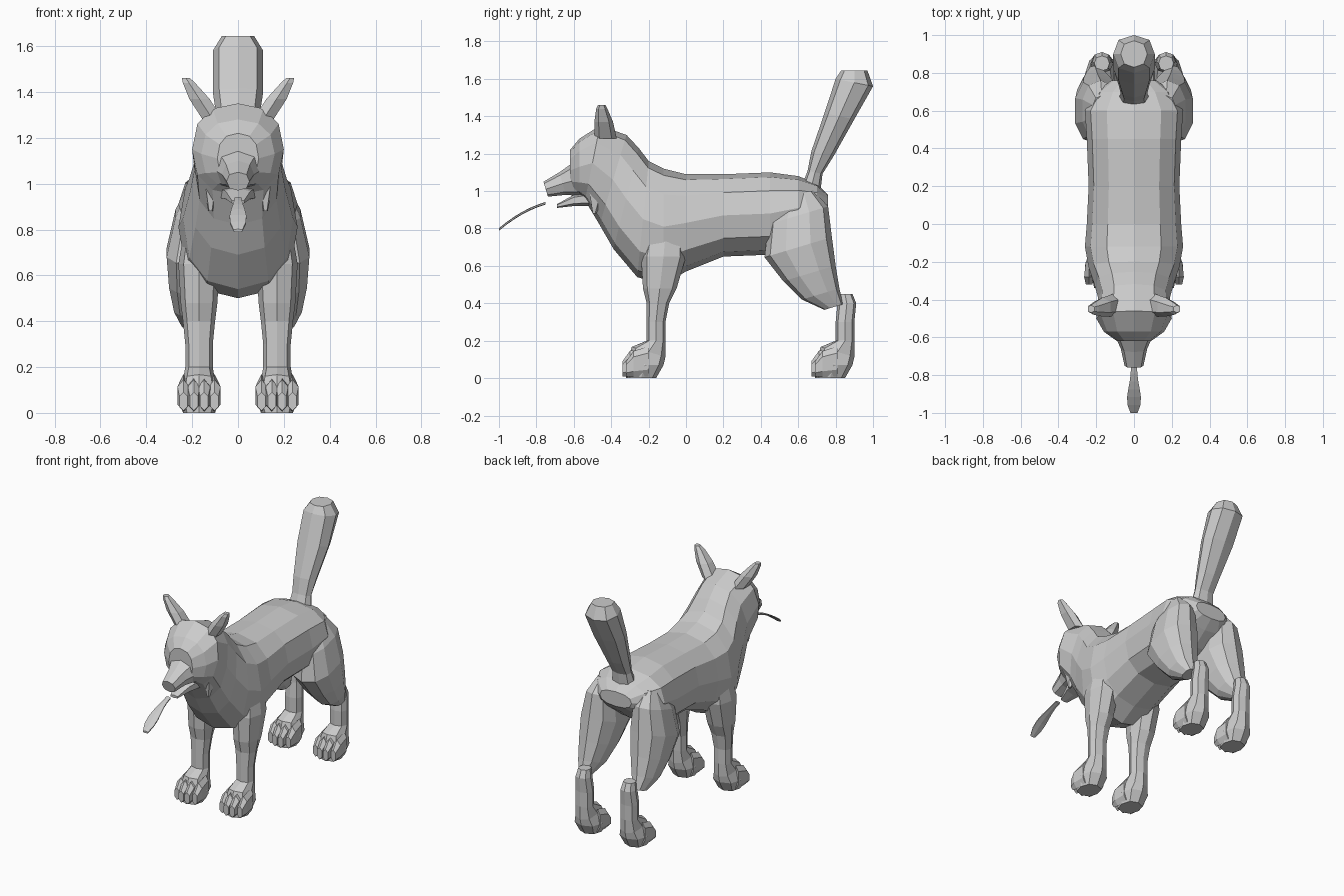
import bpy, bmesh, math

default_cube = bpy.data.objects.get("Cube")
if default_cube:
    bpy.data.objects.remove(default_cube, do_unlink=True)

fur = bpy.data.materials.new("plain grey")
fur.use_nodes = True
grey = (.6, .6, .6, 1)
fur.diffuse_color = grey
fur.node_tree.nodes["Principled BSDF"].inputs["Base Color"].default_value = grey


def boxy(value):
    """Push a circle coordinate outward for a slightly squared section."""
    return math.copysign(abs(value) ** .85, value)


def loft(name, rings, sides=8, flat=False, slope=0, x=0, splay=0, paired=False):
    """Skin rings of (y, z, half depth, half width, optional slope).

    Sections stand upright unless flat; slope tips them fore and aft,
    splay leans the part outward, and paired mirrors it across the body.
    """
    bm = bmesh.new()
    base_height = rings[0][1]
    loops = []
    for y, z, depth, width, *own_slope in rings:
        tip = own_slope[0] if own_slope else slope
        axis_y, axis_z = (1, tip) if flat else (tip, 1)
        centre_x = x + splay * (z - base_height)
        loop = []
        for step in range(sides):
            angle = math.tau * step / sides
            across = width * boxy(math.sin(angle))
            along = depth * boxy(math.cos(angle))
            loop.append(bm.verts.new((centre_x + across,
                                      y + along * axis_y,
                                      z + along * axis_z)))
        loops.append(loop)
    for near, far in zip(loops, loops[1:]):
        for step in range(sides):
            after = (step + 1) % sides
            bm.faces.new((near[step], near[after], far[after], far[step]))
    bm.faces.new(loops[0])
    bm.faces.new(loops[-1])
    bmesh.ops.recalc_face_normals(bm, faces=bm.faces[:])
    mesh = bpy.data.meshes.new(name)
    bm.to_mesh(mesh)
    bm.free()
    mesh.materials.append(fur)
    part = bpy.data.objects.new(name, mesh)
    bpy.context.collection.objects.link(part)
    if paired:
        mirror = part.modifiers.new("other side", "MIRROR")
        mirror.use_mirror_merge = False


def shifted(rings, offset):
    """Move a ring list backward along the body."""
    return [(y + offset, *rest) for y, *rest in rings]


# Torso, neck and skull as one skin, from rump to brow
loft("body", [
    (.76, .93, .05, .12),
    (.7, .93, .11, .2),
    (.6, .91, .17, .26),
    (.45, .88, .22, .25),
    (.2, .87, .22, .24),
    (0, .83, .26, .25),
    (-.12, .81, .31, .26),
    (-.23, .85, .31, .24, .1),
    (-.32, .96, .27, .21, .25),
    (-.39, 1.06, .24, .19, .3),
    (-.5, 1.15, .2, .2, .2),
    (-.57, 1.13, .15, .16),
    (-.62, 1.11, .11, .09),
], sides=12)

# Muzzle and open lower jaw
loft("muzzle", [
    (-.55, 1.07, .1, .12),
    (-.66, 1.04, .06, .07),
    (-.75, 1.01, .04, .05),
], slope=-.3)
loft("lower_jaw", [
    (-.5, .96, .04, .09),
    (-.6, .95, .03, .06),
    (-.69, .92, .01, .03),
], sides=6)

# Tongue, a thin drooping strip, widest just before its rounded tip
tongue = []
for step in range(7):
    t = step / 6
    drop = .07 * t + .07 * t * t
    width = .018 + .024 * math.sin(3 * t * t)
    tongue.append((-.75 - t / 4, .935 - drop, .007, width))
loft("tongue", tongue, sides=6)

# Upright brush tail with a blunt tip
loft("tail", [
    (.67, 1.02, .05, .08),
    (.69, 1.1, .04, .07),
    (.73, 1.2, .06, .08),
    (.82, 1.4, .08, .11),
    (.9, 1.58, .1, .11),
    (.9, 1.645, .07, .07, 0),
], flat=True, slope=-.2)

# Shin and paw shape shared by front and hind legs
shin = [
    (-.16, .3, .05, .06),
    (-.16, .2, .05, .06),
    (-.2, .14, .09, .07, -.3),
    (-.22, .07, .1, .09),
    (-.24, 0, .08, .07),
]
shoulder = [
    (-.1, .88, .08, .05),
    (-.12, .65, .12, .09),
    (-.14, .48, .09, .08),
    (-.15, .4, .06, .07),
]
hock = [
    (-.16, .45, .04, .04),
    (-.15, .4, .05, .05),
]
toe = [
    (-.22, .09, .08, .02),
    (-.3, .075, .07, .03),
    (-.34, .05, .04, .02),
]
leg_x = .17
loft("front_legs", shoulder + shin, flat=True, x=leg_x, paired=True)
loft("hind_feet", shifted(hock + shin, 1.01), flat=True, x=leg_x, paired=True)
for label, offset in (("front", 0), ("hind", 1.01)):
    for number in range(4):
        # The two middle toes reach further forward
        setback = .02 if number in (0, 3) else 0
        loft(f"{label}_toes_{number + 1}", shifted(toe, offset + setback), sides=6,
             x=leg_x + (number - 1.5) * .045, paired=True)

# Heavy thighs tapering down to the hock
loft("thighs", [
    (.6, .98, .08, .05),
    (.6, .87, .16, .1),
    (.6, .7, .18, .13),
    (.66, .56, .14, .11),
    (.72, .45, .1, .08),
    (.79, .38, .05, .04),
], sides=10, flat=True, slope=.3, x=.17, splay=-.06, paired=True)

# Ears leaning outward, and fur tufts under the cheeks
loft("ears", [
    (-.43, 1.28, .06, .05),
    (-.44, 1.37, .05, .05),
    (-.45, 1.44, .03, .03),
    (-.45, 1.46, .02, .02),
], sides=6, flat=True, x=.11, splay=.65, paired=True)
loft("cheek_tufts", [
    (-.47, 1.02, .06, .04),
    (-.49, .88, .01, .01),
], sides=5, flat=True, x=.12, paired=True)
